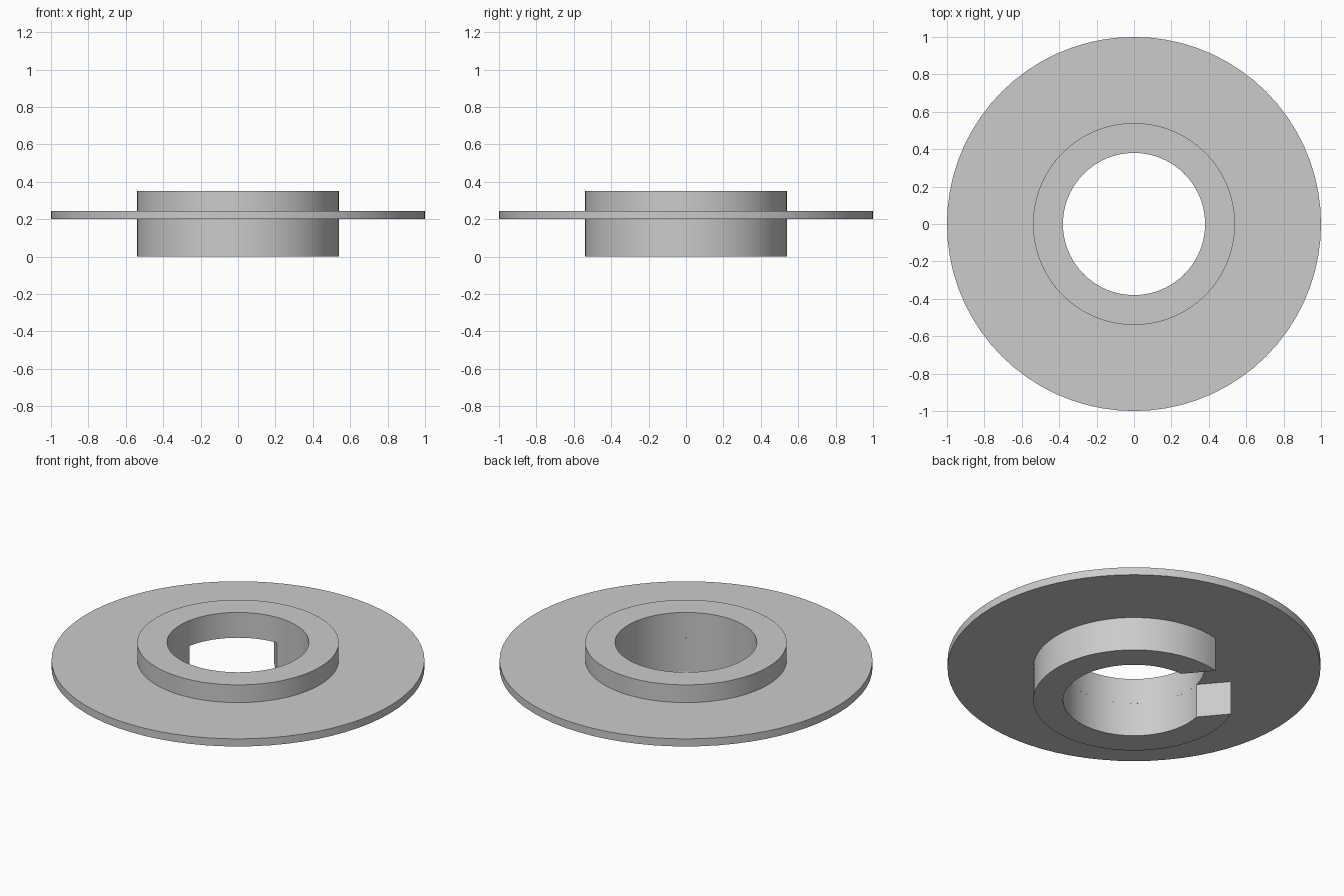
import bpy, bmesh, math

BORE, COLLAR, RIM = 0.38, 0.54, 1.0
FLANGE_Z, FLANGE_TOP, TOP = 0.20, 0.245, 0.35
SLOT_HALF = 0.235
SLOT_ANGLE = math.radians(130)
SIDES = 72

if "Cube" in bpy.data.objects:
    bpy.data.objects.remove(bpy.data.objects["Cube"], do_unlink=True)

grey = bpy.data.materials.new("light_grey")
grey.use_nodes = True
grey.diffuse_color = (0.6, 0.6, 0.6, 1)
grey.node_tree.nodes["Principled BSDF"].inputs["Base Color"].default_value = (0.6, 0.6, 0.6, 1)


def finish(bm, name):
    bmesh.ops.recalc_face_normals(bm, faces=bm.faces)
    mesh = bpy.data.meshes.new(name)
    bm.to_mesh(mesh)
    bm.free()
    mesh.materials.append(grey)
    obj = bpy.data.objects.new(name, mesh)
    bpy.context.collection.objects.link(obj)
    bpy.ops.object.select_all(action='DESELECT')
    obj.select_set(True)
    bpy.context.view_layer.objects.active = obj
    bpy.ops.object.shade_smooth_by_angle(angle=math.radians(30))
    return obj


def sweep(name, profile, angles, closed):
    """Sweep an (r, z) profile; angles(r) lists the angles at that radius."""
    bm = bmesh.new()
    loops = [[bm.verts.new((r * math.cos(a), r * math.sin(a), z)) for a in angles(r)]
             for r, z in profile]
    count = len(loops[0])
    for i, loop in enumerate(loops):
        following = loops[(i + 1) % len(loops)]
        for j in range(count if closed else count - 1):
            k = (j + 1) % count
            bm.faces.new((loop[j], loop[k], following[k], following[j]))
    if not closed:
        for end in (0, -1):
            bm.faces.new([loop[end] for loop in loops])
    return finish(bm, name)


def full_turn(r):
    return [math.tau * i / SIDES for i in range(SIDES)]


def slotted_turn(r):
    # Each end stops at the straight, parallel wall of the slot
    gap = math.asin(SLOT_HALF / r)
    start, span = SLOT_ANGLE + gap, math.tau - 2 * gap
    return [start + span * i / SIDES for i in range(SIDES + 1)]


# Flange disc with the upper collar
sweep("flange_and_upper_collar",
      [(BORE, FLANGE_Z), (RIM, FLANGE_Z), (RIM, FLANGE_TOP),
       (COLLAR, FLANGE_TOP), (COLLAR, TOP), (BORE, TOP)], full_turn, True)

# Lower collar, open at the slot
sweep("slotted_lower_collar",
      [(BORE, 0), (COLLAR, 0), (COLLAR, FLANGE_Z), (BORE, FLANGE_Z)],
      slotted_turn, False)
